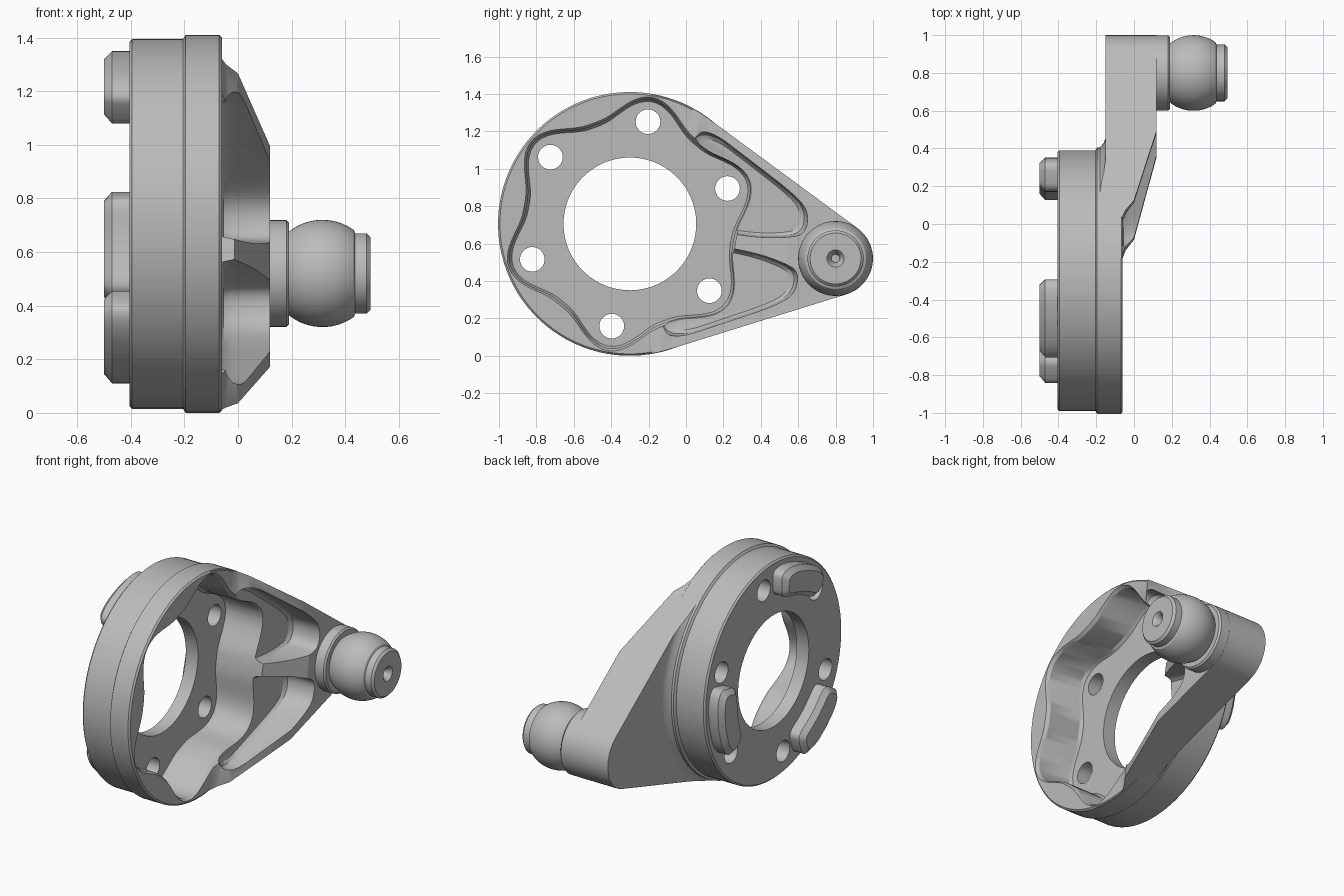
import bpy, bmesh, math
from math import sin, cos, pi, radians
from mathutils import Matrix

if "Cube" in bpy.data.objects:
    bpy.data.objects.remove(bpy.data.objects["Cube"], do_unlink=True)

steel = bpy.data.materials.new("cast_grey")
steel.use_nodes = True
steel.diffuse_color = (0.5, 0.5, 0.5, 1)
steel.node_tree.nodes["Principled BSDF"].inputs["Base Color"].default_value = (0.5, 0.5, 0.5, 1)

# Parts are made along x with the arm pointing to +y, then tilted into place
PLACE = Matrix.Translation((0, -0.3, 0.705)) @ Matrix.Rotation(radians(-9.55), 4, 'X')
REACH = 1.115
BOLTS = [radians(29.5 + 60 * k) for k in range(6)]


def loft(name, rings):
    """Skin a list of (x, outline) sections and cap both ends."""
    bm = bmesh.new()
    loops = [[bm.verts.new((x, y, z)) for y, z in pts] for x, pts in rings]
    n = len(loops[0])
    for a, b in zip(loops, loops[1:]):
        for i in range(n):
            bm.faces.new((a[i], a[(i + 1) % n], b[(i + 1) % n], b[i]))
    bm.faces.new(loops[0][::-1])
    bm.faces.new(loops[-1])
    bmesh.ops.recalc_face_normals(bm, faces=bm.faces)
    me = bpy.data.meshes.new(name)
    bm.to_mesh(me)
    bm.free()
    me.materials.append(steel)
    ob = bpy.data.objects.new(name, me)
    bpy.context.collection.objects.link(ob)
    return ob


def circle(r, cy=0, cz=0, n=64):
    return [(cy + r * cos(2 * pi * i / n), cz + r * sin(2 * pi * i / n)) for i in range(n)]


def turned(name, profile, cy=0, cz=0, n=64):
    return loft(name, [(x, circle(r, cy, cz, n)) for x, r in profile])


def prism(name, pts, x0, x1):
    return loft(name, [(x0, pts), (x1, pts)])


def side_prism(name, profile, half):
    """Extrude a (y, x) side profile across z."""
    ob = prism(name, [(y, x) for y, x in profile], -half, half)
    ob.data.transform(Matrix(((0, 0, 1, 0), (0, 1, 0, 0), (1, 0, 0, 0), (0, 0, 0, 1))))
    ob.data.flip_normals()
    return ob


def activate(ob):
    bpy.ops.object.select_all(action='DESELECT')
    ob.select_set(True)
    bpy.context.view_layer.objects.active = ob


def combine(ob, tool, op):
    activate(ob)
    m = ob.modifiers.new("join", 'BOOLEAN')
    m.operation, m.object, m.solver = op, tool, 'EXACT'
    bpy.ops.object.modifier_apply(modifier=m.name)
    bpy.data.objects.remove(tool, do_unlink=True)


def rounded(pts, times=3):
    """Corner cutting to soften an outline."""
    for _ in range(times):
        out = []
        for (a, b), (c, d) in zip(pts, pts[1:] + pts[:1]):
            out += [(a * .75 + c * .25, b * .75 + d * .25), (a * .25 + c * .75, b * .25 + d * .75)]
        pts = out
    return pts


def arm_outline():
    """Teardrop around the disc and the knuckle."""
    t = math.acos((0.703 - 0.2) / REACH)
    big = [t + (2 * pi - 2 * t) * i / 48 for i in range(49)]
    tip = [-t + 2 * t * i / 24 for i in range(25)]
    return ([(0.703 * cos(a), 0.703 * sin(a)) for a in big]
            + [(REACH + 0.2 * cos(a), 0.2 * sin(a)) for a in tip])


def lobed(grow, n=144):
    """Six-lobed cavity outline, one lobe around each bolt."""
    out = []
    for i in range(n):
        a = 2 * pi * i / n
        r = 0.56 + grow + 0.115 * ((1 + cos(6 * (a - BOLTS[0]))) / 2) ** 1.3
        out.append((r * cos(a), r * sin(a)))
    return out


# Round housing with a stepped rim
body = turned("housing", [(-.405, .68), (-.395, .69), (-.205, .69), (-.195, .705),
                          (-.07, .705), (-.06, .695)], n=96)

# Tapered arm with its sloping front edge
arm = prism("arm", arm_outline(), -.15, .3)
combine(arm, side_prism("arm_side", [(0, -.3), (1.5, -.3), (1.5, .12), (.735, .12),
                                     (.325, .0), (.27, -.045), (.22, -.065), (0, -.065)], 1), 'INTERSECT')
flare = turned("flare", [(-.2, .685), (-.18, .705), (-.16, .73), (-.145, .77)], n=96)
combine(flare, prism("flare_limit", arm_outline(), -.3, 0), 'INTERSECT')
knuckle = turned("knuckle", [(-.15, .199), (.18, .199), (.19, .189)], REACH)
for part in (arm, flare, knuckle):
    combine(body, part, 'UNION')

# Lobed cavity, bore and bolt holes
combine(body, loft("cavity", [(-.32, lobed(-.012)), (-.3, lobed(0)), (-.08, lobed(0)),
                              (-.06, lobed(.013)), (.3, lobed(.013))]), 'DIFFERENCE')
combine(body, turned("bore", [(-.6, .355), (.3, .355)]), 'DIFFERENCE')
for a in BOLTS:
    combine(body, turned("bolt", [(-.6, .066), (-.2, .066)], .555 * cos(a), .555 * sin(a), 32), 'DIFFERENCE')

# Mirrored arm pockets either side of the central rib
pocket = rounded([(.4, .03), (.68, .035), (.85, .065), (.94, .10), (.94, .22), (.85, .30),
                  (.6, .435), (.29, .60), (.2, .45)])
for side in (1, -1):
    def ring(s):
        return [(.58 + (y - .58) * s, side * (.23 + (z - .23) * s)) for y, z in pocket]
    combine(body, loft("pocket", [(-.07, ring(.86)), (-.055, ring(.93)), (-.02, ring(.97)),
                                  (.3, ring(1))]), 'DIFFERENCE')
combine(body, side_prism("rib_slope", [(.4, -.04), (.56, -.02), (.85, .121), (.85, .3), (.4, .3)], .1),
        'DIFFERENCE')

# Ball stud with a flat cap and a centre drilling
ball = [(.315 + .2 * sin(a), .2 * cos(a)) for a in (radians(-46 + 4.3 * i) for i in range(20))]
stud = turned("ball_stud", [(.17, .15)] + ball + [(.437, .15), (.48, .15), (.494, .136), (.494, .046),
                                                  (.475, .03), (.44, .022)], REACH)


# Kidney-shaped locating pads on the back
def pad_outline(mid, inset, n=48):
    out = []
    for i in range(n):
        t = 2 * pi * i / n
        c, s = (math.copysign(abs(f) ** .45, f) for f in (cos(t), sin(t)))
        r, a = .56 + (.092 - inset) * c, mid + (.37 - inset / .56) * s
        out.append((r * cos(a), r * sin(a)))
    return out


pads = [loft("locating_pad_%d" % (k + 1),
             [(x, pad_outline(2 * pi * k / 3, i)) for x, i in ((-.5, .03), (-.47, 0), (-.39, 0))])
        for k in range(3)]

# Place everything and shade
for ob in [body, stud] + pads:
    ob.data.transform(PLACE)
    activate(ob)
    bpy.ops.object.shade_smooth_by_angle(angle=radians(30))
